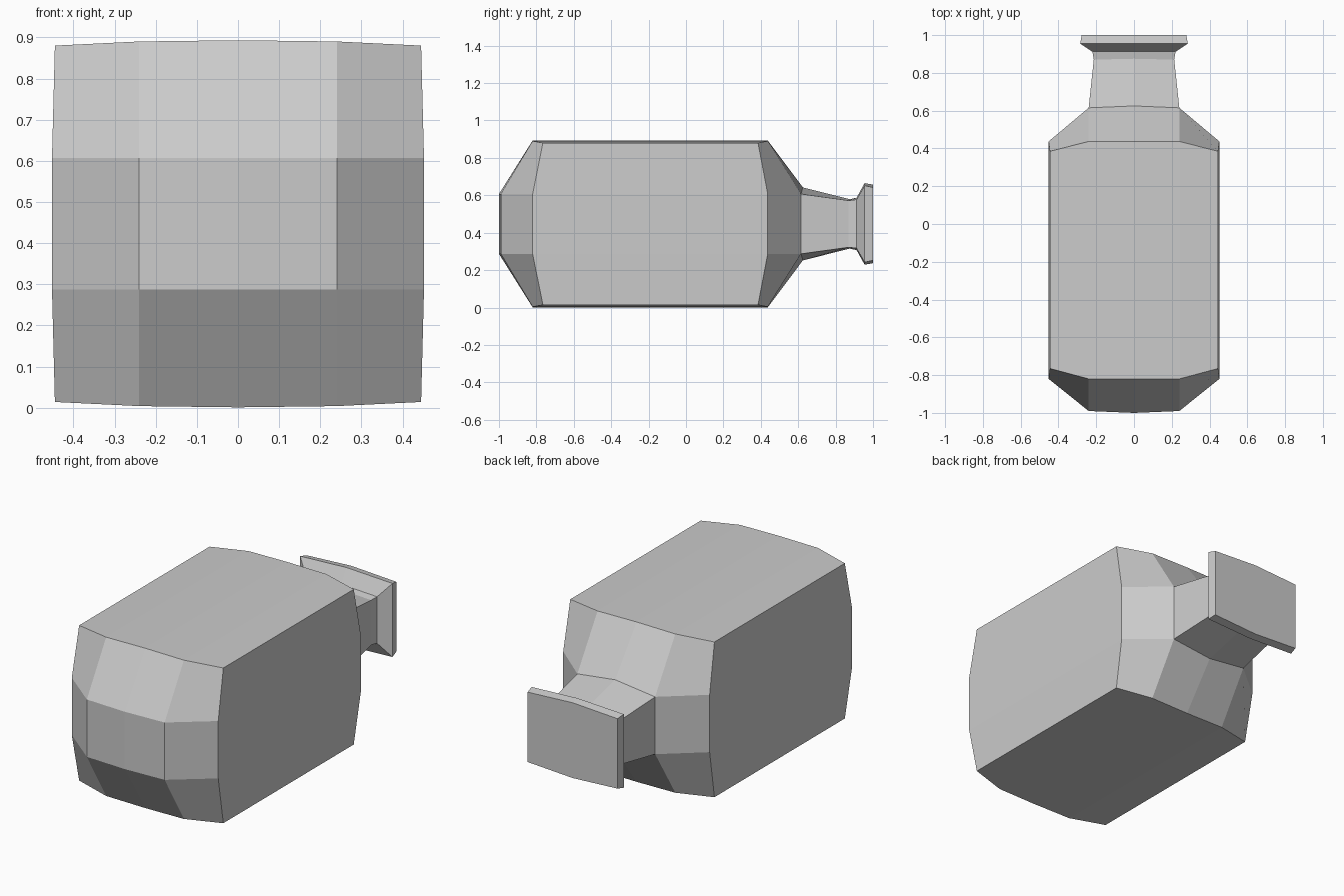
import bpy, bmesh

if "Cube" in bpy.data.objects:
    bpy.data.objects.remove(bpy.data.objects["Cube"])

CZ = 0.447  # height of the bottle's long axis


def finish(bm, name):
    bmesh.ops.recalc_face_normals(bm, faces=bm.faces)
    mesh = bpy.data.meshes.new(name)
    bm.to_mesh(mesh)
    bm.free()
    obj = bpy.data.objects.new(name, mesh)
    bpy.context.collection.objects.link(obj)


def bridge(bm, a, b):
    n = len(a)
    for k in range(n):
        bm.faces.new((a[k], a[(k + 1) % n], b[(k + 1) % n], b[k]))


# Body: two chamfered end caps, joined by long side walls
COLS, ROWS = (-2, -1, 0, 1, 2), (-2, -1, 1, 2)
# y of the outer corners, outer edges and inner panel, for front and back
ENDS = {"front": (-0.765, -0.82, -0.99), "back": (0.385, 0.437, 0.615)}
RIM = ([(i, -2) for i in COLS] + [(2, -1), (2, 1)]
       + [(i, 2) for i in reversed(COLS)] + [(-2, 1), (-2, -1)])


def cap_point(i, j, end):
    wide, tall = abs(i) == 2, abs(j) == 2
    corner, edge, inner = ENDS[end]
    x = (0.445 if tall else 0.452) if wide else 0.24 * abs(i)
    h = (0.446, 0.443, 0.433)[abs(i)] if tall else 0.16
    y = corner if wide and tall else edge if wide or tall else inner
    if i == 0 and not tall:
        if end == "back":
            y, h = 0.625, 0.195
        else:
            y = -1.0
    return (x if i > 0 else -x, y, CZ + (h if j > 0 else -h))


bm = bmesh.new()
rims = []
for end in ENDS:
    v = {(i, j): bm.verts.new(cap_point(i, j, end)) for i in COLS for j in ROWS}
    for i0, i1 in zip(COLS, COLS[1:]):
        for j0, j1 in zip(ROWS, ROWS[1:]):
            neck_hole = end == "back" and j0 == -1 and i0 in (-1, 0)
            if not neck_hole:
                bm.faces.new((v[i0, j0], v[i1, j0], v[i1, j1], v[i0, j1]))
    rims.append([v[p] for p in RIM])
bridge(bm, *rims)
finish(bm, "bottle_body")


# Neck and lip: six-sided rings of (y, half width, corner height, centre height)
def ring(bm, y, w, h, hc, yc=None):
    yc = y if yc is None else yc
    pts = [(-w, y, -h), (0, yc, -hc), (w, y, -h), (w, y, h), (0, yc, hc), (-w, y, h)]
    return [bm.verts.new((x, yy, CZ + z)) for x, yy, z in pts]


def tube(name, profile, closed):
    bm = bmesh.new()
    rings = [ring(bm, *p) for p in profile]
    for a, b in zip(rings, rings[1:]):
        bridge(bm, a, b)
    if closed:
        r = rings[-1]
        bm.faces.new((r[0], r[1], r[4], r[5]))
        bm.faces.new((r[1], r[2], r[3], r[4]))
    finish(bm, name)


tube("bottle_neck", [(0.615, 0.24, 0.16, 0.195, 0.625),
                     (0.87, 0.213, 0.125, 0.132, 0.875),
                     (0.912, 0.22, 0.13, 0.14)], False)
tube("bottle_lip", [(0.912, 0.22, 0.13, 0.14),
                    (0.955, 0.285, 0.205, 0.218),
                    (1.0, 0.277, 0.195, 0.21)], True)
